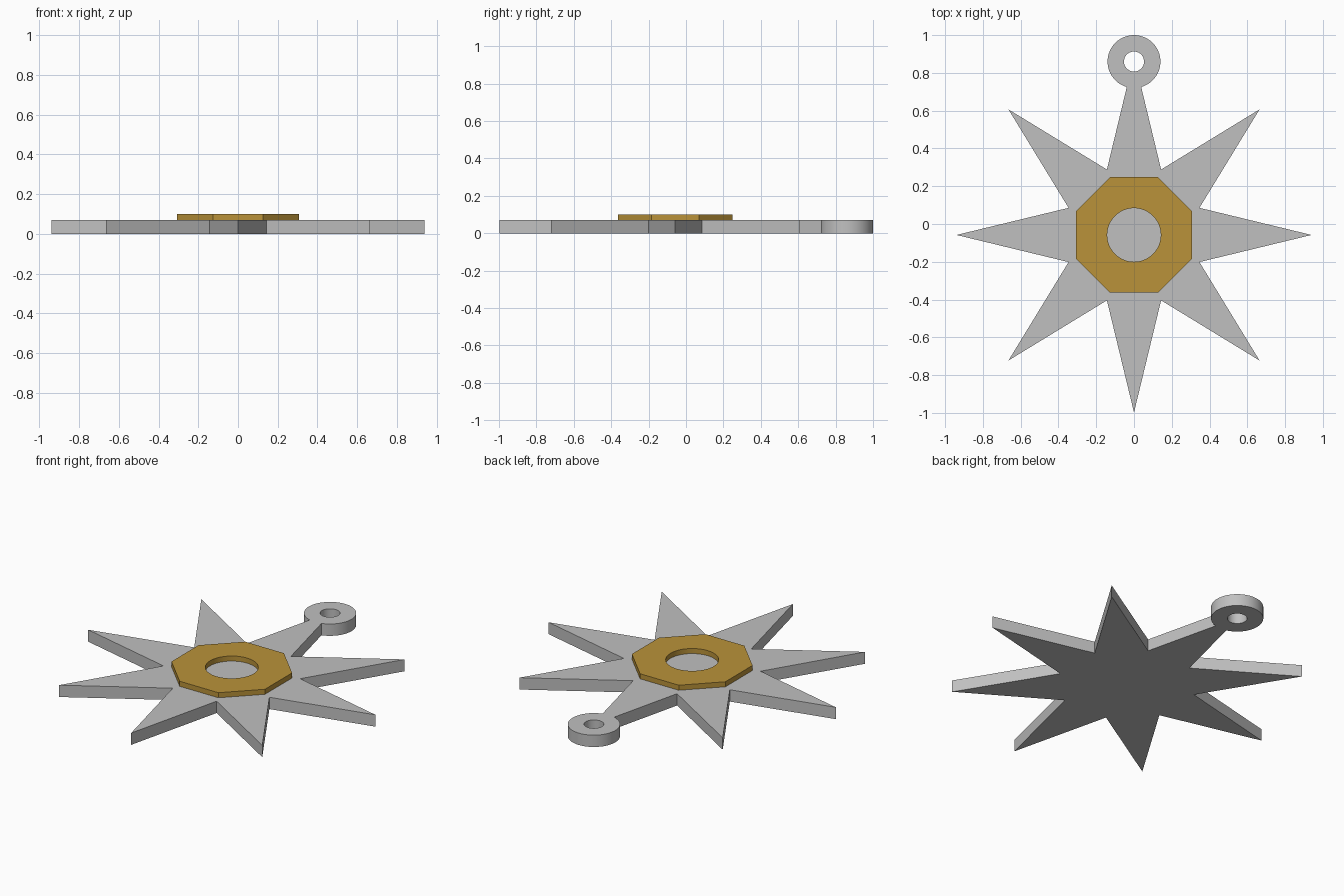
import bpy, bmesh
from math import sin, cos, pi, radians

if "Cube" in bpy.data.objects:
    bpy.data.objects.remove(bpy.data.objects["Cube"], do_unlink=True)

CENTRE_Y = -0.058
THICK = 0.07


def material(name, colour):
    mat = bpy.data.materials.new(name)
    mat.use_nodes = True
    mat.diffuse_color = colour
    mat.node_tree.nodes["Principled BSDF"].inputs["Base Color"].default_value = colour
    return mat


def circle(radius, sides, cy, turn=0.0):
    return [(radius * cos(turn + 2 * pi * i / sides),
             cy + radius * sin(turn + 2 * pi * i / sides)) for i in range(sides)]


def make_object(name, bm, mat):
    bmesh.ops.recalc_face_normals(bm, faces=bm.faces[:])
    mesh = bpy.data.meshes.new(name)
    bm.to_mesh(mesh)
    bm.free()
    mesh.materials.append(mat)
    obj = bpy.data.objects.new(name, mesh)
    bpy.context.collection.objects.link(obj)
    bpy.ops.object.select_all(action="DESELECT")
    obj.select_set(True)
    bpy.context.view_layer.objects.active = obj
    bpy.ops.object.shade_smooth_by_angle(angle=radians(30))
    return obj


def plate(name, outlines, z0, z1, mat):
    """Flat plate: first outline is the rim, any others are holes."""
    bm = bmesh.new()
    edges = []
    for outline in outlines:
        verts = [bm.verts.new((x, y, z0)) for x, y in outline]
        edges += [bm.edges.new((v, verts[i - 1])) for i, v in enumerate(verts)]
    if len(outlines) == 1:
        bm.faces.new(bm.verts[:])
    else:
        bmesh.ops.triangle_fill(bm, use_beauty=True, edges=edges)
    top = bmesh.ops.extrude_face_region(bm, geom=bm.faces[:], use_keep_orig=True)
    moved = [g for g in top["geom"] if isinstance(g, bmesh.types.BMVert)]
    bmesh.ops.translate(bm, verts=moved, vec=(0, 0, z1 - z0))
    return make_object(name, bm, mat)


silver = material("silver grey", (0.53, 0.53, 0.53, 1))
gold = material("gold", (0.49, 0.29, 0.042, 1))

# Eight-pointed star; the rear point is cut short where it meets the ring
star = []
for i in range(16):
    r = 0.375 if i % 2 else 0.94
    a = pi / 8 * i
    if i == 4:
        star += [(0.038, 0.726), (-0.038, 0.726)]
    else:
        star.append((r * cos(a), CENTRE_Y + r * sin(a)))
plate("star_body", [star], 0, THICK, silver)

# Hanging ring
plate("hanging_ring", [circle(0.14, 64, 0.86), circle(0.053, 64, 0.86)], 0, THICK, silver)

# Raised octagonal centre with a round opening
plate("centre_octagon",
      [circle(0.331, 8, CENTRE_Y, pi / 8), circle(0.142, 64, CENTRE_Y)],
      THICK, 0.10, gold)
